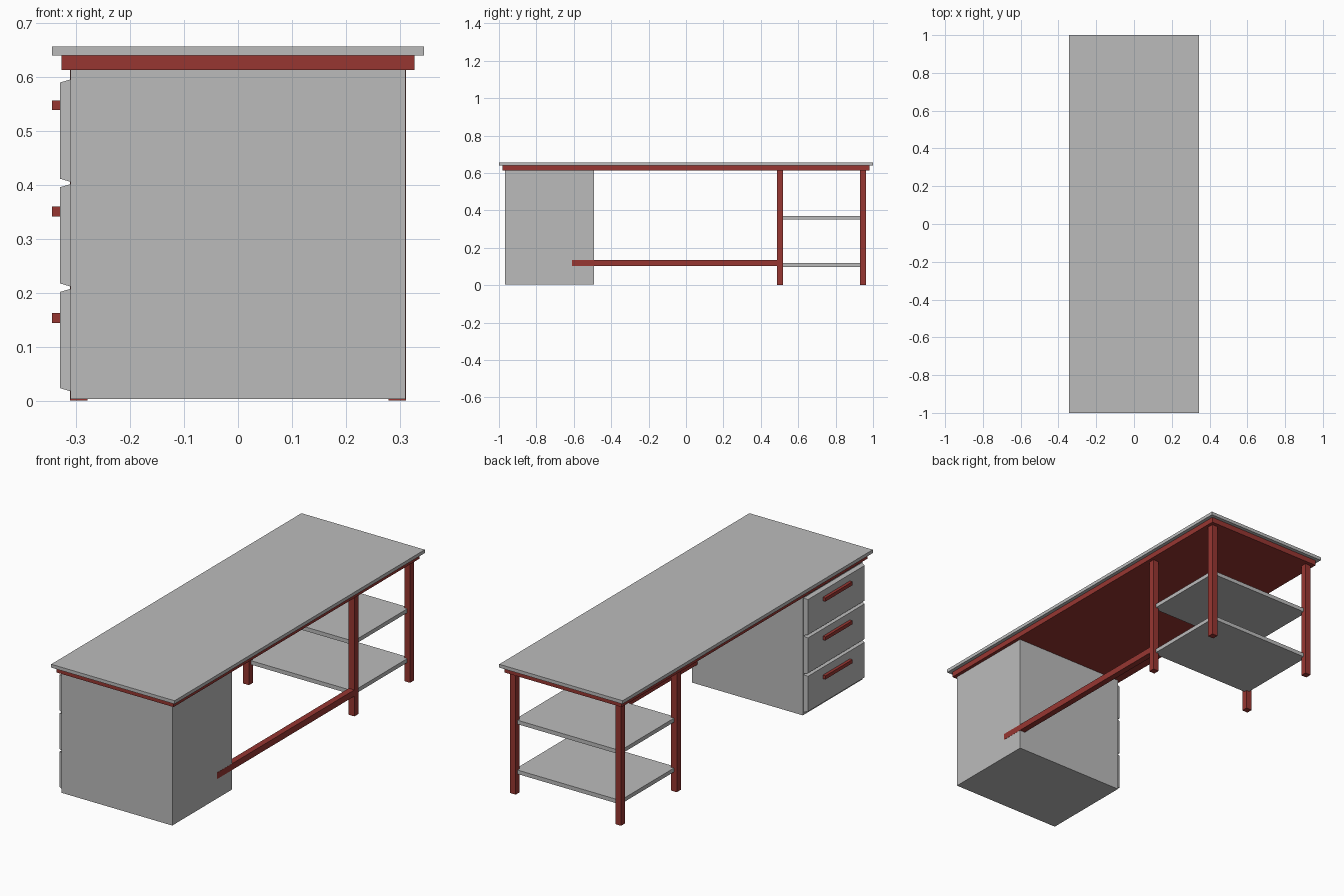
import bpy
import bmesh

cube = bpy.data.objects.get("Cube")
if cube:
    bpy.data.objects.remove(cube, do_unlink=True)


def material(name, rgb):
    m = bpy.data.materials.new(name)
    m.use_nodes = True
    color = (*rgb, 1)
    m.diffuse_color = color
    m.node_tree.nodes["Principled BSDF"].inputs["Base Color"].default_value = color
    return m


GREY = material("light_grey", (0.5, 0.5, 0.5))
RED = material("brick_red", (0.31, 0.037, 0.031))


def box(name, mat, x, y, z, taper=0):
    """Box from (min, max) ranges; taper shrinks its -x face on every side."""
    bm = bmesh.new()
    bmesh.ops.create_cube(bm, size=1)
    for v in bm.verts:
        inset = taper if v.co.x < 0 else 0
        px = x[v.co.x > 0]
        py = y[1] - inset if v.co.y > 0 else y[0] + inset
        pz = z[1] - inset if v.co.z > 0 else z[0] + inset
        v.co = (px, py, pz)
    mesh = bpy.data.meshes.new(name)
    bm.to_mesh(mesh)
    bm.free()
    mesh.materials.append(mat)
    obj = bpy.data.objects.new(name, mesh)
    bpy.context.collection.objects.link(obj)
    return obj


# Worktop and the frame slab beneath it
box("worktop", GREY, (-0.345, 0.345), (-1, 1), (0.639, 0.656))
box("apron", RED, (-0.327, 0.327), (-0.982, 0.982), (0.612, 0.639))

# Four legs around the shelf bay
for side, sx in (("right", -0.295), ("left", 0.295)):
    for place, y in (("inner", 0.502), ("outer", 0.947)):
        box(f"{side}_{place}_leg", RED, (sx - 0.016, sx + 0.016),
            (y - 0.016, y + 0.016), (0, 0.612))

# Two open shelves
for name, z in (("lower_shelf", 0.098), ("upper_shelf", 0.35)):
    box(name, GREY, (-0.295, 0.295), (0.502, 0.947), (z, z + 0.02))

# Long stretcher let into the cabinet side
box("stretcher", RED, (0.28, 0.311), (-0.61, 0.49), (0.102, 0.134))

# Cabinet with three bevelled drawer fronts and bar handles
box("cabinet", GREY, (-0.31, 0.31), (-0.968, -0.491), (0.003, 0.612))
for i in range(3):
    z = 0.017 + i * 0.194
    box(f"drawer_front_{i + 1}", GREY, (-0.33, -0.31),
        (-0.962, -0.497), (z, z + 0.19), taper=0.006)
    h = 0.153 + i * 0.197
    box(f"drawer_handle_{i + 1}", RED, (-0.345, -0.33),
        (-0.838, -0.622), (h - 0.009, h + 0.009))
